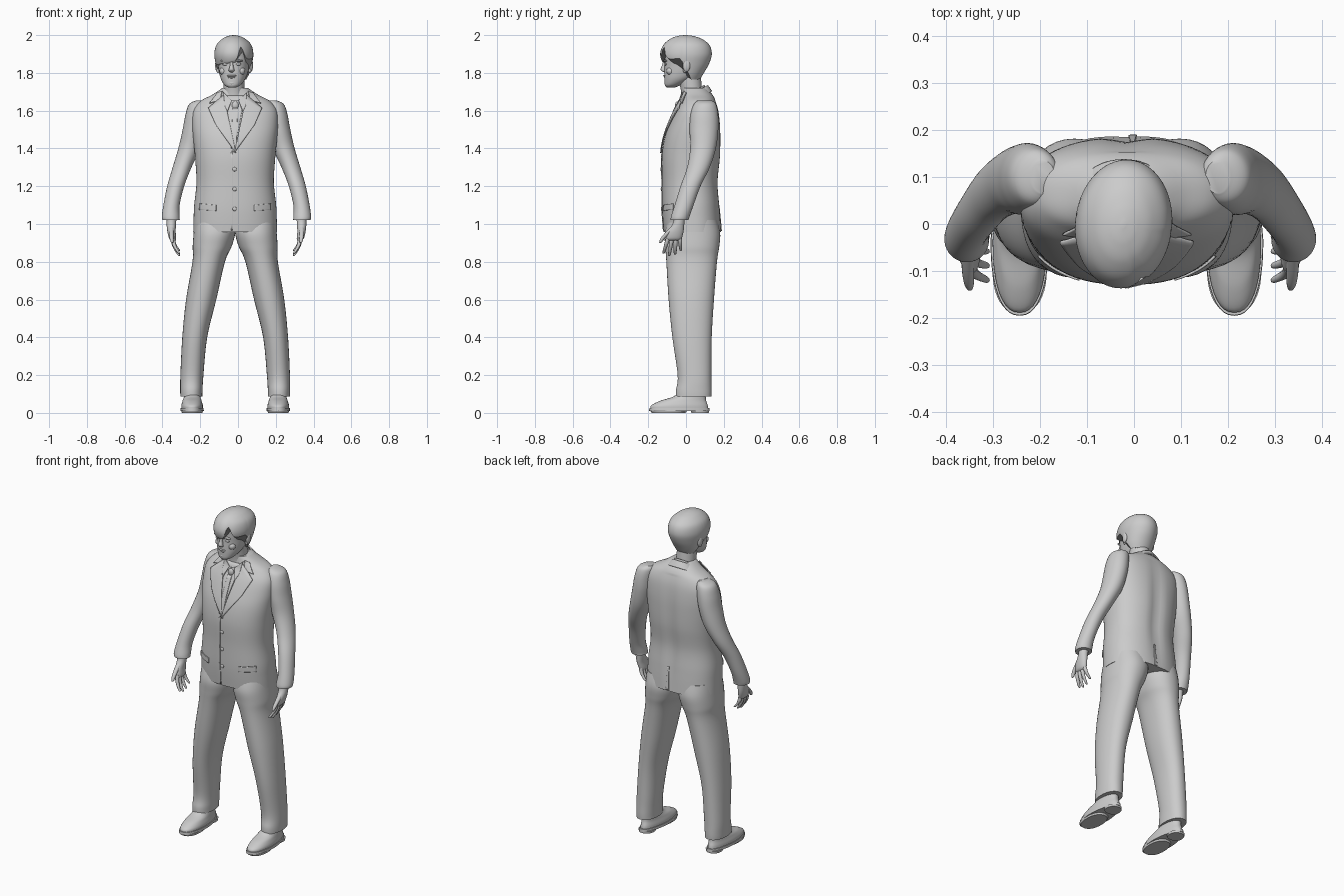
import bpy, bmesh
from math import sin, cos, pi, exp, radians, copysign
from mathutils import Vector
from mathutils.bvhtree import BVHTree

if "Cube" in bpy.data.objects:
    bpy.data.objects.remove(bpy.data.objects["Cube"])

grey = bpy.data.materials.new("plain grey")
grey.use_nodes = True
grey.diffuse_color = (.6, .6, .6, 1)
grey.node_tree.nodes["Principled BSDF"].inputs["Base Color"].default_value = grey.diffuse_color
parts = []
BODY_X, ARM_X, HEAD_X = -.015, -.008, -.022


def finish(name, bm):
    """Turn a bmesh into a named object with the shared material."""
    bmesh.ops.recalc_face_normals(bm, faces=bm.faces[:])
    mesh = bpy.data.meshes.new(name)
    bm.to_mesh(mesh)
    bm.free()
    mesh.materials.append(grey)
    obj = bpy.data.objects.new(name, mesh)
    bpy.context.collection.objects.link(obj)
    parts.append(obj)
    return obj


def thicken(obj, thickness, offset):
    mod = obj.modifiers.new("thickness", "SOLIDIFY")
    mod.thickness, mod.offset = thickness, offset
    return obj


def spline(secs, t):
    """Smooth interpolation through the cross-sections."""
    last = len(secs) - 1
    i = min(int(t), last - 1)
    f = t - i
    rows = zip(secs[max(i - 1, 0)], secs[i], secs[i + 1], secs[min(i + 2, last)])
    return [b + f / 2 * (c - a + f * (2*a - 5*b + 4*c - d + f * (3*(b - c) + d - a)))
            for a, b, c, d in rows]


def loft(name, secs, n=40, steps=6, power=2, tilt=0, cap=True, start=None, shape=None):
    """Skin over horizontal sections given as x, y, z, half width, half depth."""
    bm = bmesh.new()
    count = (len(secs) - 1) * steps
    rings = []
    for i in range(count + 1):
        ring = []
        for k in range(n):
            a = 2 * pi * k / n
            low = start(a) if start else 0
            x, y, z, rx, ry = spline(secs, (low + (1 - low) * i / count) * (len(secs) - 1))
            dx = max(rx, .001) * copysign(abs(cos(a)) ** (2 / power), cos(a))
            dy = max(ry, .001) * copysign(abs(sin(a)) ** (2 / power), sin(a))
            co = Vector((x + dx, y + dy, z + tilt * dy))
            if shape:
                shape(co, x)
            ring.append(bm.verts.new(co))
        rings.append(ring)
    for low, high in zip(rings, rings[1:]):
        for k in range(n):
            bm.faces.new((low[k - 1], low[k], high[k], high[k - 1]))
    if cap:
        bm.faces.new(rings[0])
    if cap or start:
        bm.faces.new(rings[-1])
    return finish(name, bm)


def blob(name, place, size):
    """Scaled ball for small rounded details."""
    bm = bmesh.new()
    bmesh.ops.create_uvsphere(bm, u_segments=20, v_segments=12, radius=1)
    for v in bm.verts:
        v.co = Vector(place) + v.co * Vector(size)
    return finish(name, bm)


# Jacket body, with a soft hollow down the spine
def spine(co, x):
    if co.y > .08 and co.z < 1.66:
        co.y -= .014 * exp(-((co.x - x) / .035) ** 2) * sin(pi * (co.z - .9) / .8)


torso_rows = [(.035, .958, .222, .153), (.03, 1.03, .22, .154), (.026, 1.1, .217, .153),
              (.022, 1.22, .205, .149), (.027, 1.35, .212, .156), (.035, 1.45, .222, .15),
              (.047, 1.53, .228, .135), (.058, 1.6, .222, .115), (.065, 1.65, .185, .093),
              (.06, 1.685, .12, .08), (.045, 1.72, .068, .062)]
torso = loft("jacket_body", [(BODY_X, *r) for r in torso_rows], n=64, power=2.35, shape=spine)
surface = BVHTree.FromPolygons([v.co for v in torso.data.vertices],
                               [p.vertices[:] for p in torso.data.polygons])


def on_jacket(x, z, lift, front=True):
    d = 1 if front else -1
    hit, normal, _, _ = surface.ray_cast(Vector((x, -d, z)), Vector((0, d, 0)))
    return hit + normal * lift if hit else Vector((x, .02, z))


def plate(name, corners, lift, front=True, n=12, thickness=.006):
    """Thin cloth panel laid on the jacket between four x, z corners."""
    a, b, c, d = [Vector(p) for p in corners]
    bm = bmesh.new()
    grid = []
    for i in range(n + 1):
        left, right = a.lerp(d, i / n), b.lerp(c, i / n)
        pts = [left.lerp(right, j / n) for j in range(n + 1)]
        grid.append([bm.verts.new(on_jacket(p.x, p.y, lift, front)) for p in pts])
    for low, high in zip(grid, grid[1:]):
        for j in range(n):
            bm.faces.new((low[j], low[j + 1], high[j + 1], high[j]))
    return thicken(finish(name, bm), thickness, 0)


# Shirt front and tie in the jacket opening
plate("shirt_front", [(-.065, 1.68), (.035, 1.68), (-.02, 1.38), (-.03, 1.38)], .001)
plate("tie_blade", [(-.028, 1.61), (-.002, 1.61), (-.008, 1.4), (-.036, 1.4)], .005)
blob("tie_knot", on_jacket(BODY_X, 1.625, .004), (.018, .012, .022))

# Lapels, collar leaves, shirt collar points and pocket flaps on both sides
for side, label in ((1, "left"), (-1, "right")):
    def both(*pts):
        return [(BODY_X + side * x, z) for x, z in pts]
    plate(label + "_lapel", both((.06, 1.68), (.14, 1.61), (.1, 1.52), (-.004, 1.375)), .007)
    plate(label + "_jacket_collar", both((.065, 1.7), (.09, 1.69), (.135, 1.635), (.08, 1.65)), .007)
    plate(label + "_shirt_collar_point", both((.018, 1.65), (.06, 1.695), (.055, 1.62), (.04, 1.59)), .009)
    plate(label + "_pocket_flap", both((.1, 1.1), (.185, 1.108), (.187, 1.075), (.1, 1.07)), .002)

# Front closing edge, buttons and back vent
plate("front_edge", [(-.036, 1.38), (-.03, 1.38), (-.03, .965), (-.036, .965)], .001)
plate("back_vent", [(-.006, 1.1), (.002, 1.1), (.006, .962), (-.012, .962)], .002, front=False)
for i in range(3):
    blob("jacket_button_%d" % (i + 1), on_jacket(-.018, 1.29 - .105 * i, .002), (.011, .005, .011))

# Collars and neck
neck = [(HEAD_X, .035, 1.62, .06, .06), (HEAD_X, .03, 1.7, .056, .056), (HEAD_X, .015, 1.8, .056, .062)]
loft("neck", neck)
band = [(HEAD_X, .03, 1.655, .078, .08), (HEAD_X, .028, 1.695, .064, .07)]
thicken(loft("shirt_collar", band, tilt=.6, cap=False), .006, -1)
band = [(HEAD_X, .05, 1.655, .105, .088), (HEAD_X, .042, 1.695, .07, .074)]
thicken(loft("jacket_collar", band, tilt=.55, cap=False), .008, -1)


# Limbs, built once for each side
def taper(co, x):
    co.x = x + (co.x - x) * (1 - 1.4 * max(0, co.y + .03))


sleeve = [(.185, .1, 1.655, .025, .035), (.2, .1, 1.635, .05, .058), (.212, .097, 1.58, .058, .073),
          (.225, .095, 1.5, .06, .076), (.25, .09, 1.4, .058, .068), (.288, .066, 1.3, .05, .06),
          (.322, .024, 1.2, .045, .053), (.344, -.01, 1.1, .043, .05), (.348, -.03, 1.04, .047, .049),
          (.346, -.034, 1.02, .046, .047)]
palm = [(.344, -.035, 1.03, .026, .028), (.345, -.04, 1, .025, .031), (.344, -.055, .96, .022, .042),
        (.338, -.064, .925, .019, .042), (.333, -.066, .912, .012, .034)]
thumb = [(.345, -.06, .99, .014, .016), (.345, -.095, .955, .013, .015), (.343, -.122, .925, .011, .012),
         (.341, -.134, .905, .007, .008), (.34, -.136, .9, .002, .002)]
trouser = [(.108, .035, 1.02, .107, .13), (.11, .034, .95, .11, .147), (.122, .033, .88, .103, .143),
           (.14, .03, .8, .086, .134), (.18, .028, .6, .08, .12), (.214, .032, .4, .066, .104),
           (.229, .045, .2, .061, .089), (.232, .041, .12, .059, .094), (.232, .04, .088, .058, .094)]
upper = [(.228, -.035, .02, .057, .153), (.228, -.034, .04, .057, .149), (.228, -.015, .064, .051, .122),
         (.228, .02, .088, .045, .084), (.23, .04, .13, .04, .058)]
sole = [(.228, -.035, .01, .062, .16), (.228, -.035, .026, .061, .159)]
tread = [(.228, -.092, 0, .054, .09), (.228, -.092, .014, .058, .098)]
heel = [(.228, .074, 0, .052, .046), (.228, .074, .014, .054, .048)]

for side, label in ((1, "left"), (-1, "right")):
    def sided(secs, axis):
        return [(axis + side * s[0], *s[1:]) for s in secs]
    loft(label + "_sleeve", sided(sleeve, ARM_X))
    loft(label + "_palm", sided(palm, ARM_X), n=20)
    loft(label + "_thumb", sided(thumb, ARM_X), n=14)
    for i in range(4):
        # Fingers fan out and curl gently towards the thigh
        y = -.094 + .02 * i
        long = (.085, .097, .09, .07)[i]
        curl = ((0, .013), (.3, .013), (.6, .011), (.94, .008), (1, .002))
        finger = [(.337 - .035 * t * t, y - (.026 - .011 * i) * t, .928 - long * t, r * .85, r * .85)
                  for t, r in curl]
        loft(label + "_finger_%d" % (i + 1), sided(finger, ARM_X), n=12, steps=4)
    loft(label + "_trouser_leg", sided(trouser, BODY_X), power=2.2)
    loft(label + "_shoe_upper", sided(upper, BODY_X), power=2.3, shape=taper)
    for piece, secs in (("sole", sole), ("tread", tread), ("heel", heel)):
        loft(label + "_shoe_" + piece, sided(secs, BODY_X), steps=1, power=2.3, shape=taper)

# Head, modelled about its own axis and then turned slightly
first = len(parts)
skull = [(-.083, 1.722, .018, .02), (-.07, 1.735, .042, .042), (-.042, 1.765, .063, .072),
         (-.02, 1.8, .075, .094), (-.004, 1.84, .083, .109), (.004, 1.88, .089, .118),
         (.004, 1.93, .088, .115), (.002, 1.97, .055, .07)]
loft("head", [(0, *r) for r in skull], n=48, power=2.15)


def hairline(a):
    c, s = cos(a), sin(a)
    low = .31 * min(max((.35 - s) / .5, 0), 1)
    return low + (.2 * exp(-((c - .5) / .16) ** 2) + .05 * c if s < 0 else 0)


hair = [(.012, 1.765, .066, .062), (.01, 1.8, .082, .085), (.001, 1.85, .096, .122), (0, 1.9, .103, .137),
        (.002, 1.948, .092, .122), (0, 1.98, .061, .084), (-.002, 1.995, .03, .042), (-.002, 2, .004, .006)]
thicken(loft("swept_hair", [(0, *r) for r in hair], n=72, start=hairline), .02, -1)

nose = [(-.113, 1.803, .006, .004), (-.117, 1.81, .015, .012), (-.12, 1.82, .014, .015),
        (-.114, 1.84, .009, .014), (-.108, 1.868, .008, .012)]
loft("nose", [(0, *r) for r in nose], n=16)
blob("upper_lip", (0, -.11, 1.785), (.026, .011, .005))
blob("lower_lip", (0, -.107, 1.776), (.022, .011, .006))
blob("chin", (0, -.097, 1.747), (.024, .018, .016))
for side, label in ((1, "left"), (-1, "right")):
    blob(label + "_eye", (side * .034, -.104, 1.846), (.016, .007, .007))
    blob(label + "_brow", (side * .036, -.105, 1.864), (.024, .01, .006))
    blob(label + "_cheek", (side * .045, -.078, 1.81), (.024, .022, .022))
    blob(label + "_ear", (side * .09, .012, 1.84), (.011, .02, .034))
    blob(label + "_ear_lobe", (side * .085, .004, 1.813), (.008, .011, .013))
for obj in parts[first:]:
    obj.location.x = HEAD_X
    obj.rotation_euler.z = radians(-6)

# Smooth shading with crisp edges
bpy.ops.object.select_all(action="DESELECT")
for obj in parts:
    obj.select_set(True)
bpy.context.view_layer.objects.active = torso
bpy.ops.object.shade_smooth_by_angle(angle=radians(40))
